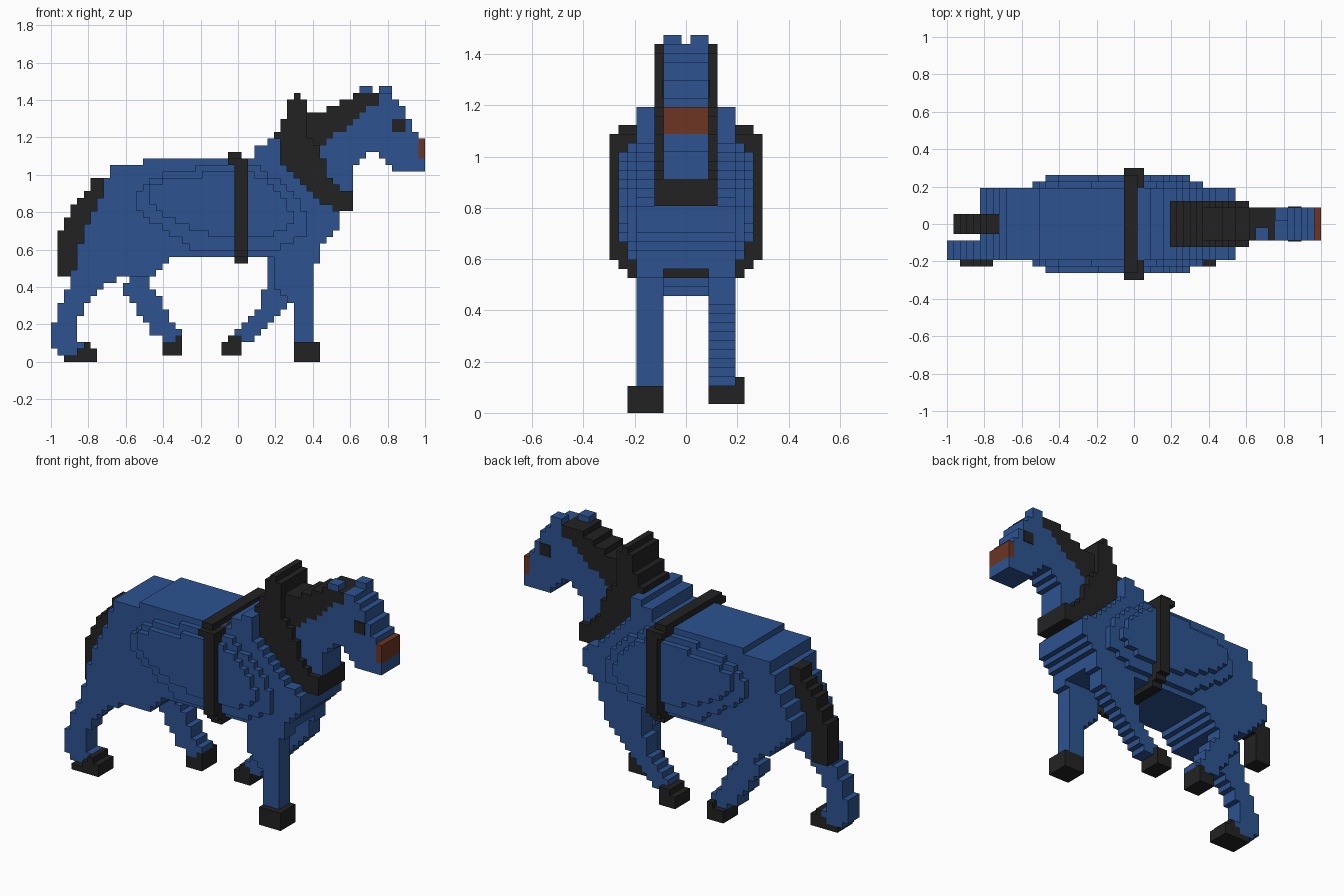
import bpy, bmesh

if "Cube" in bpy.data.objects:
    bpy.data.objects.remove(bpy.data.objects["Cube"], do_unlink=True)

V = 2 / 57          # size of one block
HALF = 28.5         # half the length in blocks


def material(name, rgb):
    m = bpy.data.materials.new(name)
    m.use_nodes = True
    m.diffuse_color = (*rgb, 1)
    bsdf = m.node_tree.nodes["Principled BSDF"]
    bsdf.inputs["Base Color"].default_value = (*rgb, 1)
    bsdf.inputs["Roughness"].default_value = 0.8
    return m


BLUE = material("blue coat", (0.026, 0.087, 0.28))
BLACK = material("black", (0.0165, 0.0165, 0.0165))
BROWN = material("brown muzzle", (0.15, 0.036, 0.017))


def outline(z0, rows):
    """Stepped closed outline from one (start, end) run per block row."""
    right, left = [], []
    for i, (a, b) in enumerate(rows):
        z = z0 + i
        right += [(b, z), (b, z + 1)]
        left += [(a, z), (a, z + 1)]
    pts = right + left[::-1]
    # drop repeated and collinear points
    out = []
    for p in pts:
        if out and p == out[-1]:
            continue
        if len(out) > 1 and out[-1][0] == out[-2][0] == p[0]:
            out[-1] = p
        else:
            out.append(p)
    return out


def extrude(name, mat, points, shift):
    """Make a solid from a flat outline of 3D points in block units."""
    bm = bmesh.new()
    face = bm.faces.new([bm.verts.new([c * V for c in p]) for p in points])
    geo = bmesh.ops.extrude_face_region(bm, geom=[face])["geom"]
    verts = [g for g in geo if isinstance(g, bmesh.types.BMVert)]
    bmesh.ops.translate(bm, verts=verts, vec=[c * V for c in shift])
    bmesh.ops.recalc_face_normals(bm, faces=bm.faces)
    me = bpy.data.meshes.new(name)
    bm.to_mesh(me)
    bm.free()
    me.materials.append(mat)
    ob = bpy.data.objects.new(name, me)
    bpy.context.collection.objects.link(ob)
    return ob


def slab(name, mat, y0, y1, z0, rows):
    """Side-on stepped profile, from y0 to y1."""
    pts = [(x - HALF, y0, z) for x, z in outline(z0, rows)]
    return extrude(name, mat, pts, (0, y1 - y0, 0))


def cross(name, mat, x0, x1, z0, halves):
    """End-on symmetric stepped profile, from x0 to x1."""
    pts = [(x0 - HALF, y, z) for y, z in outline(z0, [(-h, h) for h in halves])]
    return extrude(name, mat, pts, (x1 - x0, 0, 0))


# Torso with rump, chest and withers
slab("torso", BLUE, -5.5, 5.5, 13, [
    (11, 16), (9, 17), (8, 18), (7, 41), (6, 41), (5, 42), (5, 43), (5, 44),
    (6, 44), (6, 44), (7, 43), (7, 41), (8, 40), (8, 39), (8, 38), (9, 37),
    (9, 36), (14, 35), (31, 35), (31, 35), (33, 35)])

# Barrel bulges, two steps on each side
OUTER = [(21, 35), (20, 37), (18, 39), (17, 39), (15, 39), (14, 39), (13, 38),
         (13, 38), (13, 37), (14, 36), (15, 35), (17, 33), (22, 32)]
INNER = [(24, 34), (21, 36), (19, 37), (17, 37), (16, 36), (15, 36), (15, 35),
         (15, 34), (17, 33), (23, 31)]
for side, s in (("right", -1), ("left", 1)):
    slab(side + "_barrel_outer", BLUE, s * 5.5, s * 6.5, 17, OUTER)
    slab(side + "_barrel_inner", BLUE, s * 6.5, s * 7.5, 19, INNER)

# Legs
slab("right_hind_leg", BLUE, -5.5, -2.5, 1, [
    (1, 4), (0, 5), (0, 4), (0, 4), (0, 4), (1, 4), (1, 5), (1, 5), (2, 6),
    (2, 7), (3, 8), (3, 10), (3, 11), (4, 9), (4, 8), (4, 7), (4, 6)])
slab("left_hind_leg", BLUE, 2.5, 5.5, 3, [
    (17, 19), (15, 20), (15, 19), (14, 18), (13, 18), (13, 17), (12, 17),
    (11, 16), (11, 15), (12, 15)])
slab("right_fore_leg", BLUE, -5.5, -2.5, 3,
     [(37, 40)] * 6 + [(36, 40), (35, 40)] + [(34, 40)] * 4 + [(34, 41)])
slab("left_fore_leg", BLUE, 2.5, 5.5, 3, [
    (29, 31), (28, 32), (29, 33), (30, 34), (31, 35), (32, 36), (32, 37),
    (32, 38), (33, 39), (33, 40), (33, 40), (33, 40), (33, 41)])

# Hooves
slab("right_hind_hoof", BLACK, -6.5, -2.5, 0, [(2, 7), (4, 7), (5, 6)])
slab("left_hind_hoof", BLACK, 2.5, 6.5, 1, [(17, 20), (17, 20), (19, 20)])
slab("right_fore_hoof", BLACK, -6.5, -2.5, 0, [(37, 41)] * 3)
slab("left_fore_hoof", BLACK, 2.5, 6.5, 1, [(26, 29), (26, 29), (27, 29)])

# Tail
slab("tail", BLACK, -1.5, 1.5, 13,
     [(1, 4)] * 5 + [(1, 5)] * 2 + [(2, 5), (2, 6), (3, 6), (3, 7), (4, 7),
                                    (5, 8), (6, 8), (6, 8)])

# Neck and head
slab("neck", BLUE, -2.5, 2.5, 26,
     [(43, 46), (43, 46), (42, 46), (42, 46), (42, 47), (41, 48)])
slab("head", BLUE, -2.5, 2.5, 29, [
    (52, 57), (51, 57), (50, 56), (41, 56), (42, 56), (43, 56), (45, 55),
    (46, 55), (47, 54), (48, 54), (50, 53), (50, 52)])
slab("muzzle", BROWN, -2.5, 2.5, 31, [(56, 57)] * 3)
slab("right_ear", BLUE, -2.5, -0.5, 41, [(47, 49)])
slab("left_ear", BLUE, 0.5, 2.5, 41, [(50, 52)])
for side, s in (("right", -1), ("left", 1)):
    eye = slab(side + "_eye", BLACK, s * 2.5, s * 2.65, 35, [(52, 54)] * 2)

# Mane
slab("mane", BLACK, -2.5, 2.5, 32, [
    (38, 41), (38, 42), (38, 43), (38, 45), (38, 46), (38, 47), (42, 48),
    (44, 50), (46, 50)])

# Collar
slab("collar", BLACK, -3.5, 3.5, 23, [
    (43, 46), (41, 46), (40, 46), (39, 44), (38, 43), (37, 42), (36, 42),
    (35, 42), (35, 41), (35, 41), (35, 40), (34, 39), (35, 39), (35, 39),
    (36, 39), (36, 39), (36, 39), (37, 38)])

# Girth strap with the raised band over the back
cross("girth_strap", BLACK, 28, 30, 15, [6.5, 7.5] + [8.5] * 14)
cross("back_band", BLACK, 27, 29, 30, [8.5, 7.5])
